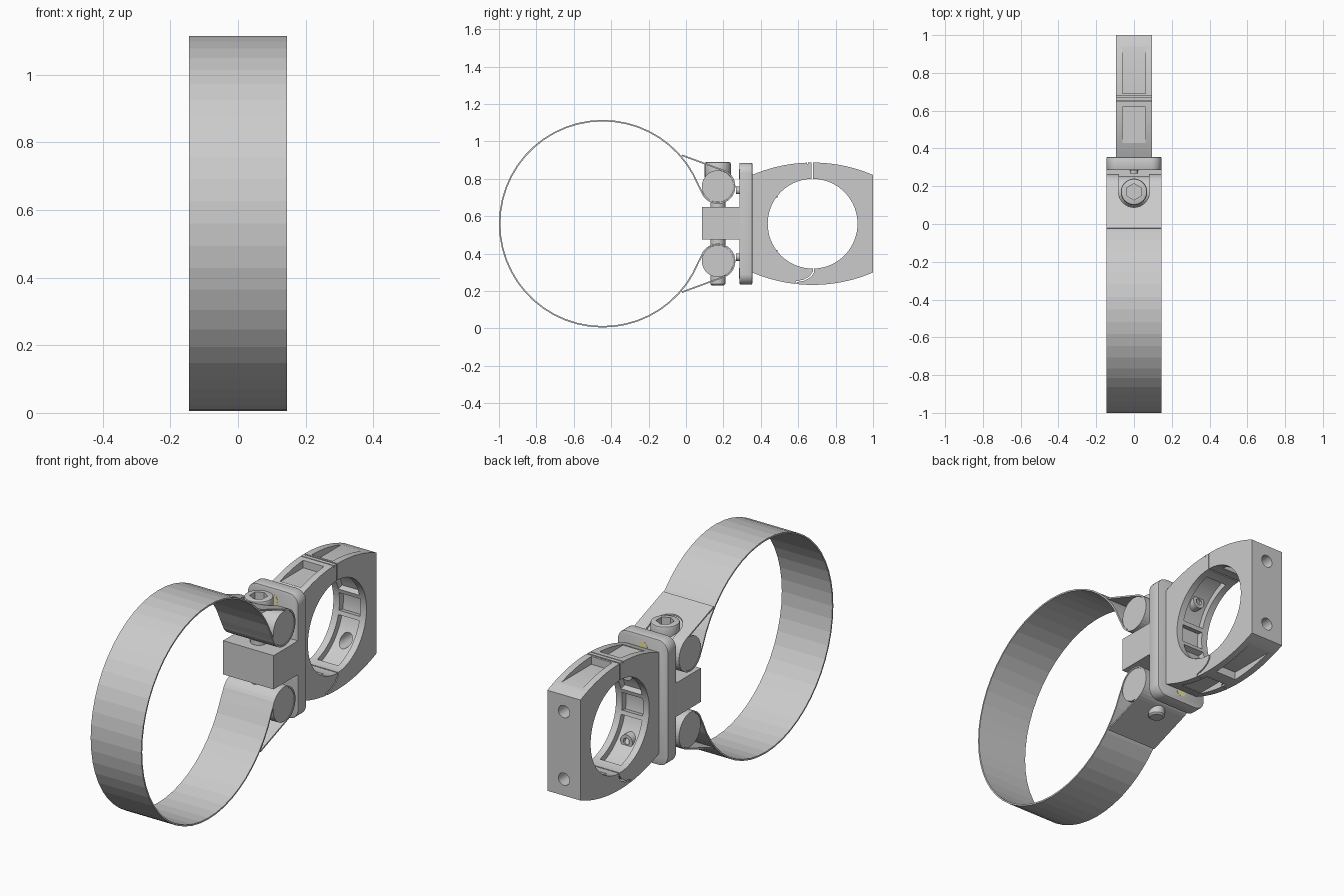
import bpy, bmesh
from math import sin, cos, pi, radians, sqrt
from mathutils import Matrix, Vector

if "Cube" in bpy.data.objects:
    bpy.data.objects.remove(bpy.data.objects["Cube"])

ZC = 0.56            # horizontal symmetry plane of the whole assembly
W = 0.145            # half width of strap, block and plate
PIN_Y, PIN_DZ = 0.17, 0.20
BORE_Y = 0.677


def finish(name, bm):
    bmesh.ops.recalc_face_normals(bm, faces=bm.faces)
    me = bpy.data.meshes.new(name)
    bm.to_mesh(me)
    bm.free()
    ob = bpy.data.objects.new(name, me)
    bpy.context.collection.objects.link(ob)
    return ob


def prism(name, pts, x0, x1):
    """Closed (y, z) outline extruded along x."""
    bm = bmesh.new()
    a = [bm.verts.new((x0, y, z)) for y, z in pts]
    b = [bm.verts.new((x1, y, z)) for y, z in pts]
    bm.faces.new(a)
    bm.faces.new(b)
    n = len(pts)
    for i in range(n):
        j = (i + 1) % n
        bm.faces.new((a[i], a[j], b[j], b[i]))
    return finish(name, bm)


def box(name, x0, x1, y0, y1, z0, z1):
    return prism(name, [(y0, z0), (y1, z0), (y1, z1), (y0, z1)], x0, x1)


def cyl(name, r, axis, start, end, a=0.0, b=0.0, seg=32):
    """Cylinder from start to end on an axis; a, b are the other two coordinates."""
    bm = bmesh.new()
    bmesh.ops.create_cone(bm, cap_ends=True, segments=seg, radius1=r, radius2=r, depth=end - start)
    m = (start + end) / 2
    loc = {'X': (m, a, b), 'Y': (a, m, b), 'Z': (a, b, m)}[axis]
    rot = {'X': Matrix.Rotation(pi / 2, 4, 'Y'), 'Y': Matrix.Rotation(pi / 2, 4, 'X'),
           'Z': Matrix.Identity(4)}[axis]
    bmesh.ops.transform(bm, matrix=Matrix.Translation(loc) @ rot, verts=bm.verts)
    return finish(name, bm)


def apply_mod(ob, kind, **props):
    m = ob.modifiers.new(kind, kind)
    for k, v in props.items():
        setattr(m, k, v)
    bpy.context.view_layer.objects.active = ob
    bpy.ops.object.modifier_apply(modifier=m.name)


def cut(ob, *cutters):
    for c in cutters:
        apply_mod(ob, 'BOOLEAN', operation='DIFFERENCE', object=c, solver='EXACT')
        bpy.data.objects.remove(c, do_unlink=True)


def smooth(*obs):
    for ob in obs:
        bpy.ops.object.select_all(action='DESELECT')
        ob.select_set(True)
        bpy.context.view_layer.objects.active = ob
        bpy.ops.object.shade_smooth_by_angle(angle=radians(30))


def arc(cy, cz, r, a0, a1, n):
    return [(cy + r * cos(radians(a0 + (a1 - a0) * i / n)),
             cz + r * sin(radians(a0 + (a1 - a0) * i / n))) for i in range(n + 1)]


# strap: large ring with both ends looped back around the pins
end = [(-0.022, ZC + 0.366)] + arc(PIN_Y, ZC + PIN_DZ, 0.090, 71, -160, 22)
ring = arc(-0.445, ZC, 0.551, 22, 338, 46)
path = end + ring + [(y, 2 * ZC - z) for y, z in reversed(end)]
bm = bmesh.new()
rows = [[bm.verts.new((x, y, z)) for x in (-W, W)] for y, z in path]
for p, q in zip(rows, rows[1:]):
    bm.faces.new((p[0], p[1], q[1], q[0]))
strap = finish("strap_band", bm)
apply_mod(strap, 'SOLIDIFY', thickness=0.008, offset=0)
cut(strap, cyl("cut", 0.082, 'Z', 0.79, 1.0, 0, PIN_Y),
    box("cut", -0.08, 0.08, PIN_Y, 0.30, 0.72, 1.0))

# trunnion pins inside the strap loops
for label, s in (("upper", 1), ("lower", -1)):
    smooth(cyl(label + "_pin", 0.085, 'X', -W + 0.002, W - 0.002, PIN_Y, ZC + s * PIN_DZ, 48))

# tightening bolt with hex socket head
head = cyl("bolt_head", 0.07, 'Z', 0.80, 0.89, 0, PIN_Y, 48)
apply_mod(head, 'BEVEL', width=0.01, segments=2, limit_method='ANGLE', angle_limit=radians(40))
cut(head, cyl("cut", 0.043, 'Z', 0.845, 0.95, 0, PIN_Y, 6))
shaft = cyl("bolt_shaft", 0.04, 'Z', 0.23, 0.84, 0, PIN_Y)
apply_mod(shaft, 'BEVEL', width=0.008, segments=1, limit_method='ANGLE', angle_limit=radians(40))
smooth(head, shaft)

# centre block
box("centre_block", -W, W, 0.085, 0.29, 0.475, 0.65)

# mounting plate with rounded corners
plate = box("mounting_plate", -W, W, 0.285, 0.355, 0.235, 0.885)
bm = bmesh.new()
bm.from_mesh(plate.data)
corners = [e for e in bm.edges if abs(e.verts[0].co.y - e.verts[1].co.y) > 0.05]
bmesh.ops.bevel(bm, geom=corners, offset=0.055, segments=8, profile=0.5, affect='EDGES')
bm.to_mesh(plate.data)
bm.free()
apply_mod(plate, 'BEVEL', width=0.006, segments=2, limit_method='ANGLE', angle_limit=radians(40))
smooth(plate)

# yellow dowels through the plate, screw ends on its strap side
yellow = bpy.data.materials.new("pale_yellow")
yellow.diffuse_color = (0.85, 0.78, 0.38, 1)
yellow.use_nodes = True
yellow.node_tree.nodes["Principled BSDF"].inputs["Base Color"].default_value = yellow.diffuse_color
for label, s in (("upper", 1), ("lower", -1)):
    dowel = cyl(label + "_dowel", 0.027, 'Y', 0.284, 0.356, 0, ZC + s * 0.265)
    dowel.data.materials.append(yellow)
    smooth(dowel, cyl(label + "_screw_end", 0.02, 'Y', 0.268, 0.29, 0, ZC + s * 0.178))

# tube clamp: body with arched top and bottom
CW, R = 0.095, 0.82
top = []
for i in range(25):
    y = 1.0 - 0.645 * i / 24
    top.append((y, ZC + 0.327 - R + sqrt(R * R - (y - BORE_Y) ** 2)))
clamp = prism("tube_clamp", top + [(y, 2 * ZC - z) for y, z in reversed(top)], -CW, CW)
cut(clamp, cyl("cut", 0.24, 'X', -0.2, 0.2, BORE_Y, ZC, 72))

# flat weight-saving pockets, top and bottom
for y0, y1 in ((0.43, 0.62), (0.69, 0.94)):
    cut(clamp, box("cut", -0.06, 0.06, y0, y1, ZC + 0.286, ZC + 0.4),
        box("cut", -0.06, 0.06, y0, y1, ZC - 0.4, ZC - 0.286))

# recesses inside the bore, separated by ribs
for a0, a1 in ((16, 76), (104, 164), (196, 256), (284, 344), (-11, 11), (169, 191)):
    pts = arc(BORE_Y, ZC, 0.272, a0, a1, 12) + arc(BORE_Y, ZC, 0.2, a1, a0, 12)
    cut(clamp, prism("cut", pts, -0.06, 0.06))

# screw holes in the outer end
for s in (1, -1):
    cut(clamp, cyl("cut", 0.032, 'Y', 0.85, 1.1, 0, ZC + s * 0.175))

# split lines between the two halves
cut(clamp, box("cut", -0.2, 0.2, 0.672, 0.679, 0.78, 0.95),
    box("cut", -0.2, 0.2, 0.648, 0.653, 0.878, 0.95))
hook = [(0.592, 0.22), (0.592, 0.247), (0.635, 0.256), (0.668, 0.275), (0.685, 0.30), (0.685, 0.34)]
cut(clamp, prism("cut", hook + [(y - 0.006, z + 0.005) for y, z in reversed(hook)], -0.2, 0.2))
smooth(clamp)

# socket screws inside the bore that hold the clamp to the plate
for label, s in (("upper", 1), ("lower", -1)):
    screw = cyl(label + "_clamp_screw", 0.034, 'Y', 0.44, 0.488, 0, ZC + s * 0.175)
    cut(screw, cyl("cut", 0.018, 'Y', 0.465, 0.52, 0, ZC + s * 0.175, 6))
    smooth(screw)
